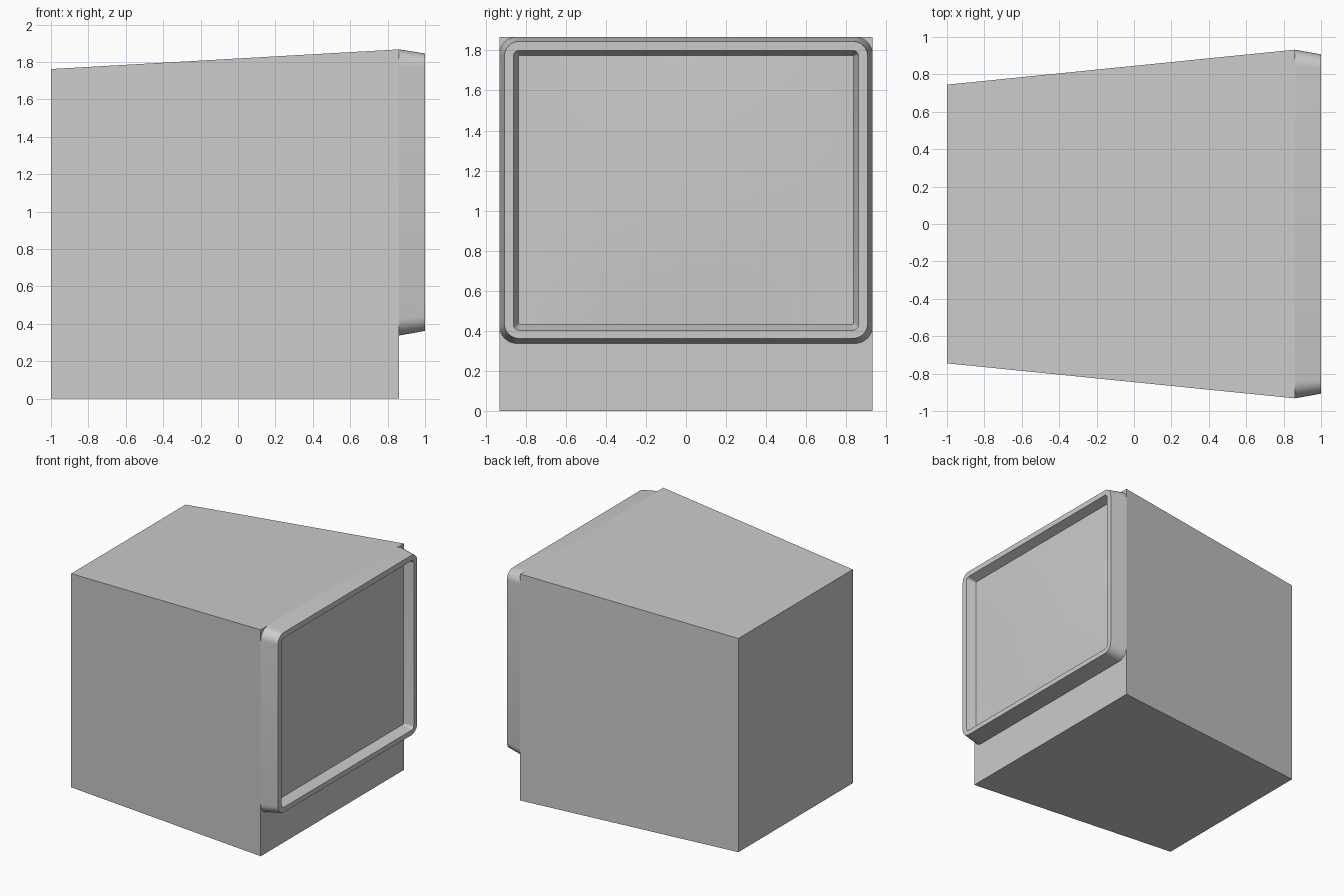
import bpy, bmesh, math

if "Cube" in bpy.data.objects:
    bpy.data.objects.remove(bpy.data.objects["Cube"])


def finish(name, bm, smooth=False):
    bmesh.ops.recalc_face_normals(bm, faces=bm.faces)
    mesh = bpy.data.meshes.new(name)
    bm.to_mesh(mesh)
    bm.free()
    obj = bpy.data.objects.new(name, mesh)
    bpy.context.collection.objects.link(obj)
    if smooth:
        bpy.ops.object.select_all(action='DESELECT')
        obj.select_set(True)
        bpy.context.view_layer.objects.active = obj
        bpy.ops.object.shade_smooth_by_angle(angle=math.radians(35))
    return obj


def rounded_ring(bm, x, half_w, z0, z1, r, steps=8):
    """Rounded rectangle of vertices in the plane at x."""
    verts = []
    corners = [(1, z1 - r), (-1, z1 - r), (-1, z0 + r), (1, z0 + r)]
    for i, (side, cz) in enumerate(corners):
        for k in range(steps + 1):
            a = math.pi / 2 * (i + k / steps)
            verts.append(bm.verts.new((x, side * (half_w - r) + r * math.cos(a),
                                       cz + r * math.sin(a))))
    return verts


# Housing: box tapering toward the back, flat underneath
bm = bmesh.new()
bmesh.ops.create_cube(bm, size=2)
for v in bm.verts:
    front, top = v.co.x > 0, v.co.z > 0
    v.co.x = 0.86 if front else -1.0
    v.co.y *= 0.932 if front else 0.745
    v.co.z = (1.867 if front else 1.762) if top else 0.0
finish("housing", bm)

# Bezel: outer side, flat rim and sloping inner wall
bm = bmesh.new()
rings = [rounded_ring(bm, *p) for p in (
    (0.86, 0.932, 0.337, 1.867, 0.09),
    (1.00, 0.907, 0.362, 1.845, 0.075),
    (1.00, 0.862, 0.403, 1.80, 0.03),
    (0.925, 0.836, 0.433, 1.775, 0.006))]
for a, b in zip(rings, rings[1:]):
    for i in range(len(a)):
        j = (i + 1) % len(a)
        bm.faces.new((a[i], a[j], b[j], b[i]))
finish("screen_bezel", bm, smooth=True)

# Screen: slightly bulging glass
bm = bmesh.new()
bmesh.ops.create_grid(bm, x_segments=20, y_segments=16, size=1)
for v in bm.verts:
    u, w = v.co.x, v.co.y
    v.co = (0.925 + 0.025 * (1 - u * u) * (1 - w * w), u * 0.837, 1.104 + w * 0.672)
screen = finish("screen", bm, smooth=True)
if screen.data.polygons[0].normal.x < 0:
    screen.data.flip_normals()
